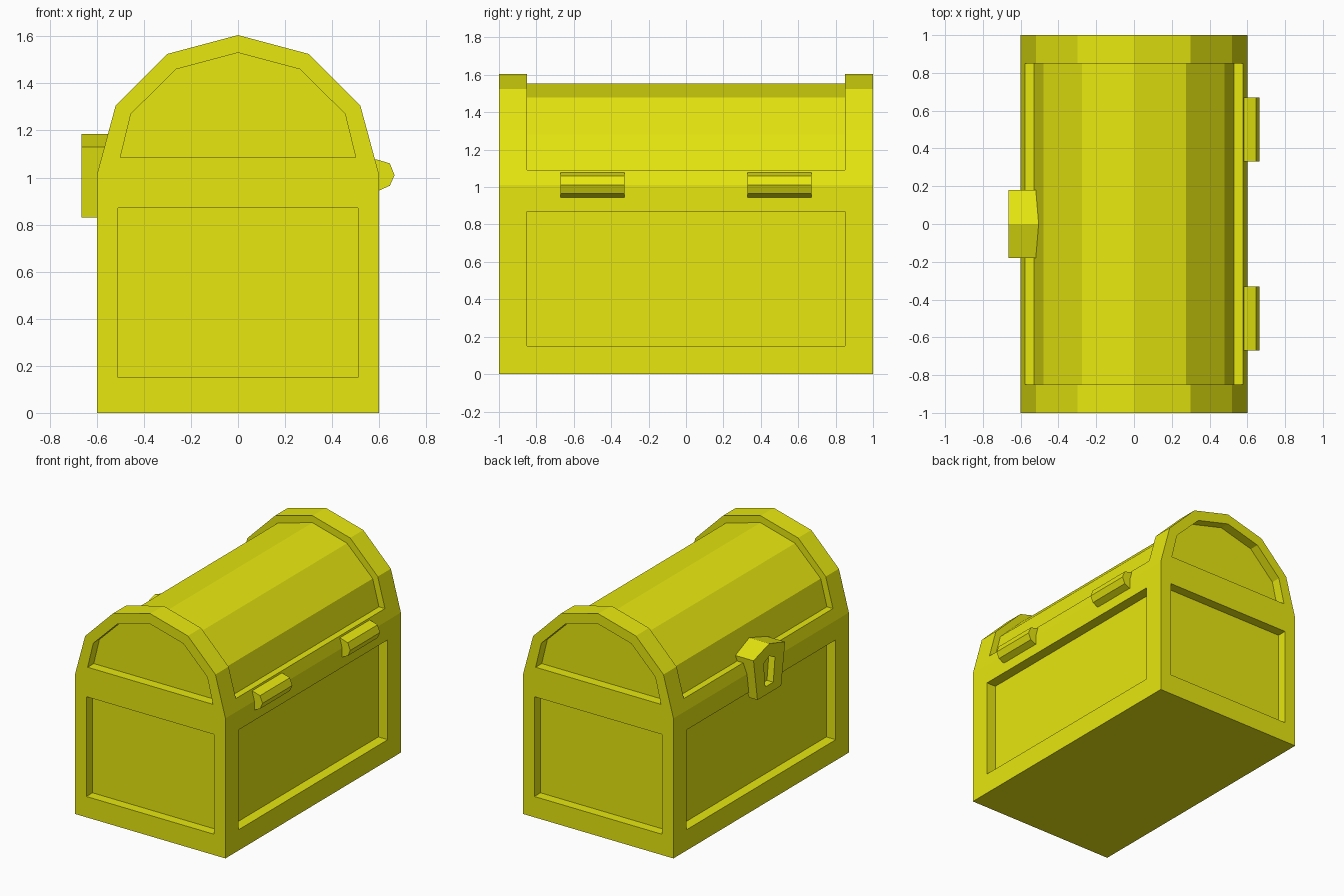
import bpy, bmesh

if "Cube" in bpy.data.objects:
    bpy.data.objects.remove(bpy.data.objects["Cube"])

mat = bpy.data.materials.new("chest yellow")
mat.diffuse_color = (0.8, 0.8, 0.005, 1)
mat.use_nodes = True
mat.node_tree.nodes["Principled BSDF"].inputs["Base Color"].default_value = mat.diffuse_color


def finish(name, bm):
    bmesh.ops.remove_doubles(bm, verts=bm.verts, dist=1e-5)
    bmesh.ops.recalc_face_normals(bm, faces=bm.faces)
    me = bpy.data.meshes.new(name)
    bm.to_mesh(me)
    bm.free()
    me.materials.append(mat)
    ob = bpy.data.objects.new(name, me)
    bpy.context.collection.objects.link(ob)
    return ob


def face(bm, pts):
    bm.faces.new([bm.verts.new(p) for p in pts])


def bridge(bm, a, b, closed=True):
    """Quads between two matching point rows."""
    n = len(a)
    for i in range(n if closed else n - 1):
        j = (i + 1) % n
        face(bm, (a[i], a[j], b[j], b[i]))


def recessed(bm, outer, inner, shift):
    """Flat frame around a sunken panel."""
    floor = [tuple(c + s for c, s in zip(p, shift)) for p in inner]
    bridge(bm, outer, inner)
    bridge(bm, inner, floor)
    face(bm, floor)


def mirrored(half):
    """Mirror a half profile that ends on the centre line."""
    return [(-x, z) for x, z in half] + [(x, z) for x, z in half[-2::-1]]


def at_y(profile, y):
    return [(x, y, z) for x, z in profile]


SEAM = 1.01

# Body: box with a sunken panel on all four sides
bm = bmesh.new()
for s in (-1, 1):
    rect = [(-1, 0), (1, 0), (1, SEAM), (-1, SEAM)]
    panel = [(-1, .15), (1, .15), (1, .87), (-1, .87)]
    recessed(bm, [(.6 * a, s, z) for a, z in rect],
             [(.51 * a, s, z) for a, z in panel], (0, -.07 * s, 0))
    recessed(bm, [(.6 * s, a, z) for a, z in rect],
             [(.6 * s, .85 * a, z) for a, z in panel], (-.075 * s, 0, 0))
for z in (0, SEAM):
    face(bm, [(-.6, -1, z), (.6, -1, z), (.6, 1, z), (-.6, 1, z)])
finish("chest_body", bm)

# Lid: faceted arch, raised bands at the ends, sunken middle and end panels
arch = mirrored([(.6, SEAM), (.578, 1.09), (.52, 1.305), (.3, 1.525), (0, 1.605)])
sunk = mirrored([(.53, 1.09), (.48, 1.28), (.275, 1.48), (0, 1.555)])
end_outer = [arch[0]] + arch[2:-2] + [arch[-1]]
end_inner = mirrored([(.5, 1.085), (.455, 1.27), (.263, 1.46), (0, 1.53)])
bm = bmesh.new()
for s in (-1, 1):
    recessed(bm, at_y(end_outer, s), at_y(end_inner, s), (0, -.07 * s, 0))
    bridge(bm, at_y(arch, s), at_y(arch, .85 * s), False)
    bridge(bm, at_y(arch[1:-1], .85 * s), at_y(sunk, .85 * s), False)
middle = arch[:2] + sunk + arch[-2:]
bridge(bm, at_y(middle, -.85), at_y(middle, .85), False)
face(bm, [(-.6, -1, SEAM), (.6, -1, SEAM), (.6, 1, SEAM), (-.6, 1, SEAM)])
finish("chest_lid", bm)

# Hinges on the right side
hinge = [(.57, 1.08), (.595, 1.075), (.645, 1.06), (.665, 1.01),
         (.645, .965), (.6, .945), (.57, .95)]
for s, name in ((-1, "hinge_front"), (1, "hinge_back")):
    bm = bmesh.new()
    a, b = at_y(hinge, .33 * s), at_y(hinge, .67 * s)
    bridge(bm, a, b)
    face(bm, a)
    face(bm, b)
    finish(name, bm)

# Latch on the left side: tapered pentagon with a sunken slot
outline = [(0, 1.185), (.18, 1.13), (.135, .83), (-.135, .83), (-.18, 1.13)]
slot = [(0, 1.095), (.065, 1.065), (.045, .89), (-.045, .89), (-.065, 1.065)]
back_x = [-.505, -.52, -.598, -.598, -.52]
bm = bmesh.new()
front = [(-.665, y, z) for y, z in outline]
back = [(x, y, z) for x, (y, z) in zip(back_x, outline)]
recessed(bm, front, [(-.665, y, z) for y, z in slot], (.05, 0, 0))
bridge(bm, front, back)
face(bm, back)
finish("latch", bm)
